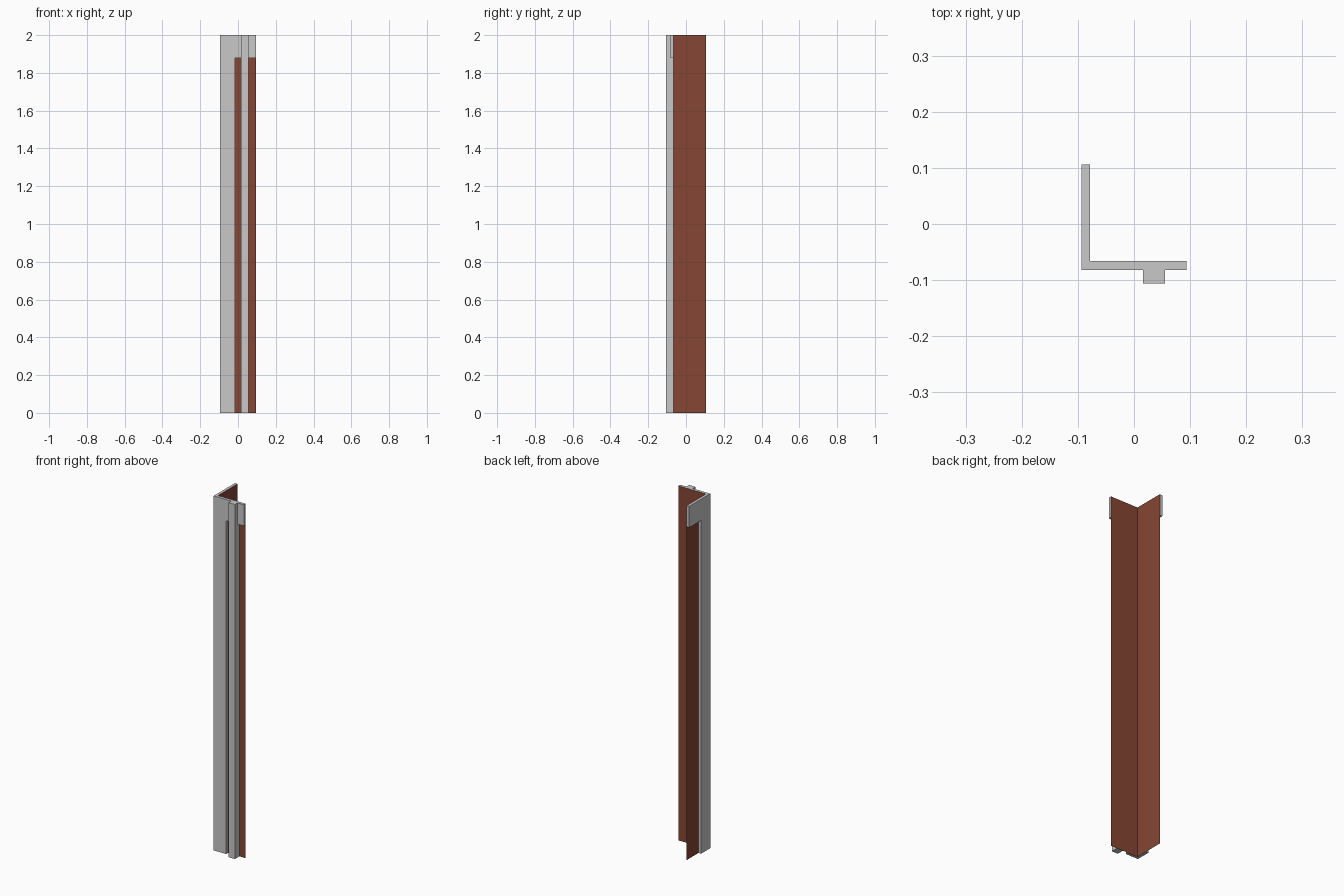
import bpy

cube = bpy.data.objects.get("Cube")
if cube:
    bpy.data.objects.remove(cube, do_unlink=True)


def material(name, color):
    mat = bpy.data.materials.new(name)
    mat.use_nodes = True
    mat.diffuse_color = color
    mat.node_tree.nodes["Principled BSDF"].inputs["Base Color"].default_value = color
    return mat


GREY = material("light_grey_trim", (0.584, 0.584, 0.584, 1))
BROWN = material("red_brown_siding", (0.238, 0.061, 0.034, 1))

# Plan dimensions
TOP, BAND = 2.0, 1.88
OUTER, INNER, RIGHT = -0.094, -0.078, 0.094
FRONT, BACK, REAR = -0.082, -0.066, 0.106
BATTEN_FRONT = -0.106
TRIM_EDGE, BATTEN_A, BATTEN_B = -0.016, 0.016, 0.055


def upright(name, path, z0, mat, inside=None):
    """Raise walls along an open plan path; close the ends unless it is a sheet.
    The open side lies against the siding. inside adds a corner to the end caps."""
    n = len(path)
    verts = [(x, y, z) for z in (z0, TOP) for x, y in path]
    faces = [(i, i + 1, n + i + 1, n + i) for i in range(n - 1)]
    if mat is GREY:
        low, high = list(range(n)), list(range(n, 2 * n))
        if inside:
            verts += [(*inside, z0), (*inside, TOP)]
            low.append(2 * n)
            high.append(2 * n + 1)
        faces += [low[::-1], high]
    mesh = bpy.data.meshes.new(name)
    mesh.from_pydata(verts, [], faces)
    mesh.materials.append(mat)
    obj = bpy.data.objects.new(name, mesh)
    bpy.context.collection.objects.link(obj)
    return obj


def front_board(name, x0, x1, face, z0):
    upright(name, [(x0, BACK), (x0, face), (x1, face), (x1, BACK)], z0, GREY)


# Siding: thin sheet folded around the corner
upright("siding", [(INNER, REAR), (INNER, BACK), (RIGHT, BACK)], 0, BROWN)

# Corner trim: L-shaped board wrapping the siding
upright("corner_trim",
        [(INNER, 0), (OUTER, 0), (OUTER, FRONT), (TRIM_EDGE, FRONT), (TRIM_EDGE, BACK)],
        0, GREY, inside=(INNER, BACK))

# Batten standing proud of the front
front_board("front_batten", BATTEN_A, BATTEN_B, BATTEN_FRONT, 0)

# Top band pieces
front_board("top_band_middle", TRIM_EDGE, BATTEN_A, FRONT, BAND)
front_board("top_band_end", BATTEN_B, RIGHT, FRONT, BAND)
upright("top_band_side", [(INNER, REAR), (OUTER, REAR), (OUTER, 0), (INNER, 0)], BAND, GREY)
